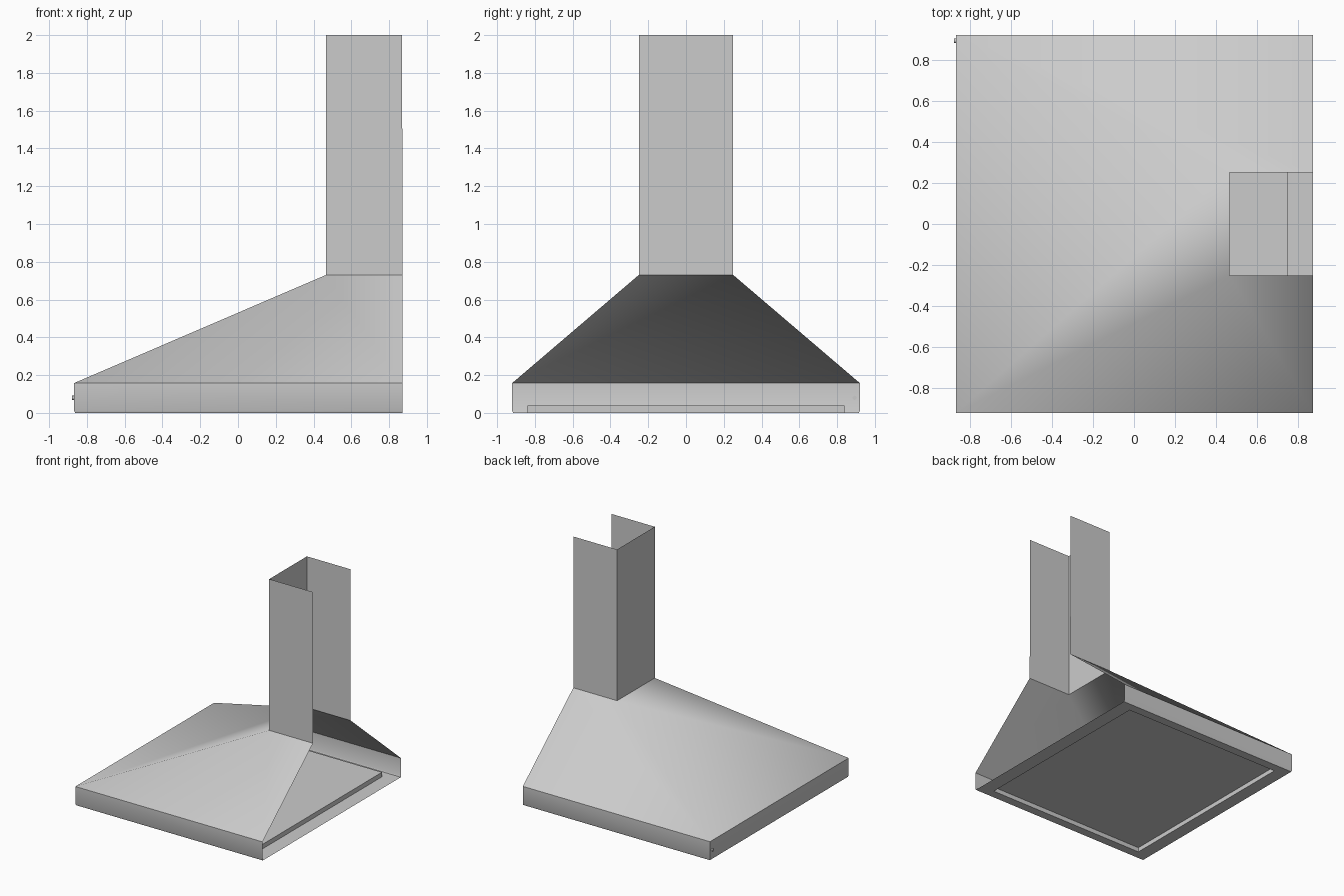
import bpy, bmesh, math

if "Cube" in bpy.data.objects:
    bpy.data.objects.remove(bpy.data.objects["Cube"])


def loft(name, rings, closed=False, cap=False):
    """Skin faces between successive rings of points; optionally fill the last ring."""
    bm = bmesh.new()
    rows = [[bm.verts.new(p) for p in ring] for ring in rings]
    for a, b in zip(rows, rows[1:]):
        n = len(a)
        for i in range(n if closed else n - 1):
            j = (i + 1) % n
            bm.faces.new((a[i], b[i], b[j], a[j]))
    if cap:
        bm.faces.new(rows[-1])
    bmesh.ops.recalc_face_normals(bm, faces=bm.faces)
    # open sheets: make the front (-x) wall face outwards
    bm.normal_update()
    wall = min(bm.faces, key=lambda f: f.calc_center_median().x)
    if not closed and wall.normal.x > 0:
        bmesh.ops.reverse_faces(bm, faces=bm.faces)
    if cap and rows[-1][0].link_faces:
        bm.faces.ensure_lookup_table()
        if bm.faces[-1].normal.z > 0:
            bmesh.ops.reverse_faces(bm, faces=bm.faces)
    mesh = bpy.data.meshes.new(name)
    bm.to_mesh(mesh)
    bm.free()
    obj = bpy.data.objects.new(name, mesh)
    bpy.context.collection.objects.link(obj)
    bpy.context.view_layer.objects.active = obj
    obj.select_set(True)
    bpy.ops.object.shade_smooth_by_angle(angle=math.radians(48))
    obj.select_set(False)
    return obj


def ring(x0, x1, y, z):
    """Three-sided outline, starting and ending on the wall side (+x)."""
    return [(x1, -y, z), (x0, -y, z), (x0, y, z), (x1, y, z)]


BACK = 0.872

# Canopy and chimney: one folded sheet, open on the wall side and at the top
loft("canopy_and_chimney", [
    ring(-0.862, BACK, 0.915, 0.0),
    ring(-0.867, BACK, 0.92, 0.01),
    ring(-0.867, BACK, 0.92, 0.158),
    ring(0.465, BACK, 0.25, 0.73),
    ring(0.465, 0.868, 0.25, 2.0),
])

# Underside: flat flange around a recessed filter panel
loft("filter_tray", [
    ring(-0.862, BACK, 0.915, 0.0),
    ring(-0.75, 0.75, 0.84, 0.0),
    ring(-0.75, 0.75, 0.84, 0.038),
], closed=True, cap=True)

# Small push button on the front rim
bpy.ops.mesh.primitive_cylinder_add(vertices=16, radius=0.011, depth=0.014,
                                    location=(-0.871, 0.893, 0.08),
                                    rotation=(0, math.pi / 2, 0))
button = bpy.context.object
button.name = "push_button"
bpy.ops.object.shade_smooth_by_angle(angle=math.radians(40))
